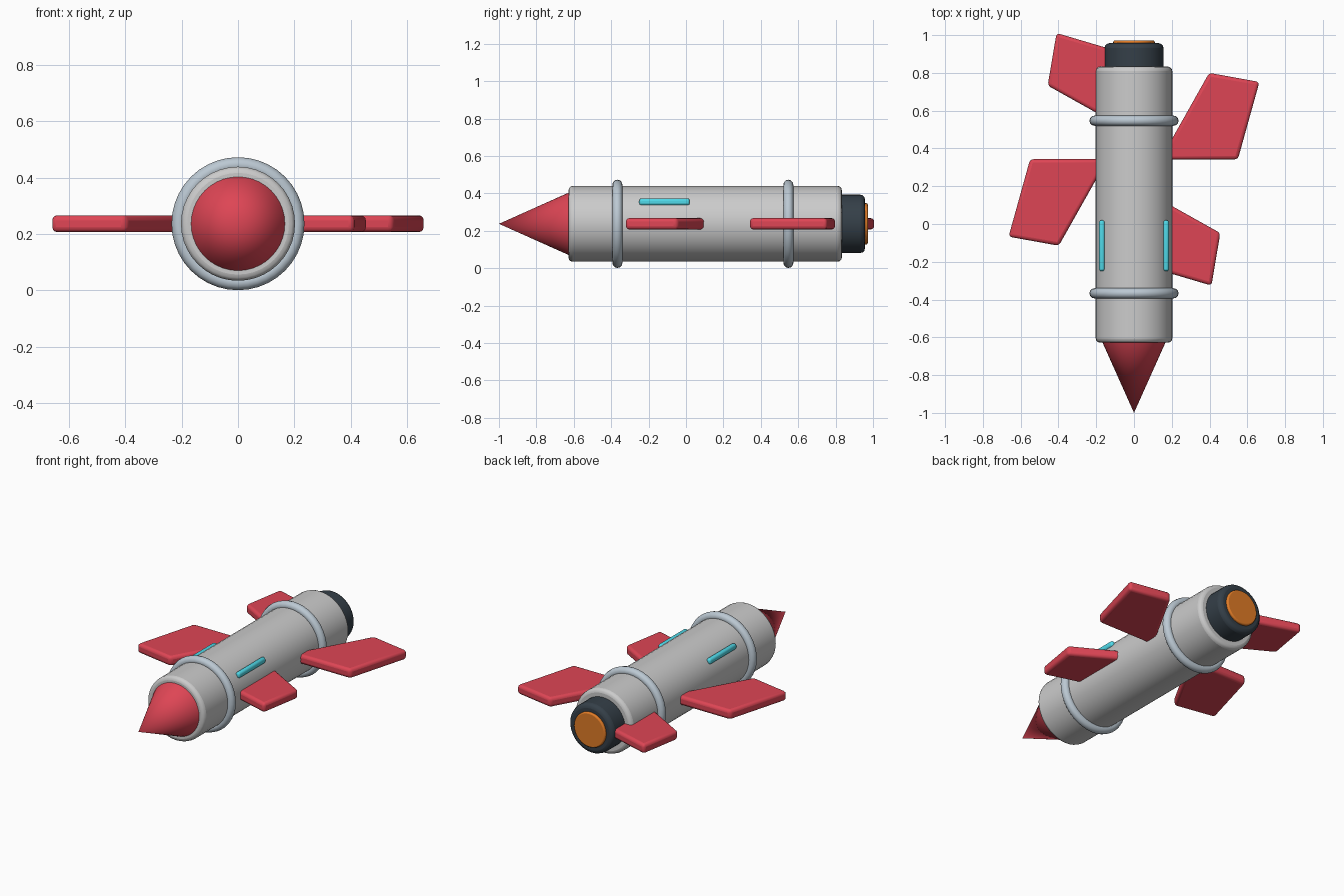
import bpy, bmesh, math
from mathutils import Matrix

if "Cube" in bpy.data.objects:
    bpy.data.objects.remove(bpy.data.objects["Cube"])

CZ = 0.237          # height of the long axis
MIRROR_Y = 0.3425   # fins repeat by a half turn about this point


def material(name, rgb):
    m = bpy.data.materials.new(name)
    m.diffuse_color = (*rgb, 1)
    m.use_nodes = True
    m.node_tree.nodes["Principled BSDF"].inputs["Base Color"].default_value = m.diffuse_color
    return m


RED = material("red", (0.73, 0.06, 0.09))
STEEL = material("steel", (0.50, 0.58, 0.65))
DARK = material("dark", (0.035, 0.05, 0.065))
ORANGE = material("orange", (0.75, 0.20, 0.02))
CYAN = material("cyan", (0.08, 0.70, 0.82))
WHITE = material("white", (0.80, 0.81, 0.82))


def finish(obj, name, mat, bevel=0, segments=3):
    obj.name = name
    obj.data.materials.append(mat)
    if bevel:
        b = obj.modifiers.new("bevel", 'BEVEL')
        b.width, b.segments, b.limit_method = bevel, segments, 'ANGLE'
        b.angle_limit = math.radians(40)
    bpy.ops.object.select_all(action='DESELECT')
    obj.select_set(True)
    bpy.context.view_layer.objects.active = obj
    bpy.ops.object.shade_smooth_by_angle(angle=math.radians(40))
    return obj


def drum(name, y0, y1, r0, r1, mat, bevel=0):
    """Cylinder or cone along y from y0 (radius r0) to y1 (radius r1)."""
    bpy.ops.mesh.primitive_cone_add(
        vertices=40, radius1=r1, radius2=r0, depth=y1 - y0,
        location=(0, (y0 + y1) / 2, CZ), rotation=(math.pi / 2, 0, 0))
    return finish(bpy.context.object, name, mat, bevel)


def slab(name, outline, mat, thickness=0.06, bevel=0.018):
    """Flat plate extruded from an xy outline."""
    bm = bmesh.new()
    face = bm.faces.new([bm.verts.new((x, y, CZ - thickness / 2)) for x, y in outline])
    ext = bmesh.ops.extrude_face_region(bm, geom=[face])
    bmesh.ops.translate(bm, vec=(0, 0, thickness),
                        verts=[v for v in ext["geom"] if isinstance(v, bmesh.types.BMVert)])
    bmesh.ops.recalc_face_normals(bm, faces=bm.faces)
    mesh = bpy.data.meshes.new(name)
    bm.to_mesh(mesh)
    bm.free()
    obj = bpy.data.objects.new(name, mesh)
    bpy.context.collection.objects.link(obj)
    return finish(obj, name, mat, bevel)


# Fuselage, nose and engine
drum("body", -0.628, 0.833, 0.2025, 0.2025, WHITE, 0.022)
drum("nose_cone", -1.0, -0.62, 0.0, 0.17, RED)
drum("engine_nozzle", 0.80, 0.957, 0.156, 0.156, DARK, 0.025)
drum("engine_glow", 0.93, 0.972, 0.11, 0.11, ORANGE, 0.008)

# Bands around the body
for name, y in (("front_band", -0.367), ("rear_band", 0.547)):
    bpy.ops.mesh.primitive_torus_add(
        major_radius=0.209, minor_radius=0.027, major_segments=40, minor_segments=12,
        location=(0, y, CZ), rotation=(math.pi / 2, 0, 0))
    finish(bpy.context.object, name, STEEL)

# Fins: one large and one small, each repeated by a half turn
fins = {
    "large_fin": [(0.14, 0.342), (0.55, 0.342), (0.664, 0.752), (0.398, 0.80)],
    "small_fin": [(0.13, -0.243), (0.41, -0.326), (0.457, -0.048), (0.13, 0.135)],
}
for name, pts in fins.items():
    slab("right_" + name, pts, RED)
    slab("left_" + name, [(-x, 2 * MIRROR_Y - y) for x, y in pts], RED)

# Side windows set into the upper flanks
for name, s in (("right_window", 1), ("left_window", -1)):
    bpy.ops.mesh.primitive_cube_add(size=1, location=(s * 0.170, -0.115, CZ + 0.117))
    win = bpy.context.object
    win.data.transform(Matrix.Diagonal((0.030, 0.27, 0.037, 1)))
    finish(win, name, CYAN, 0.013)
